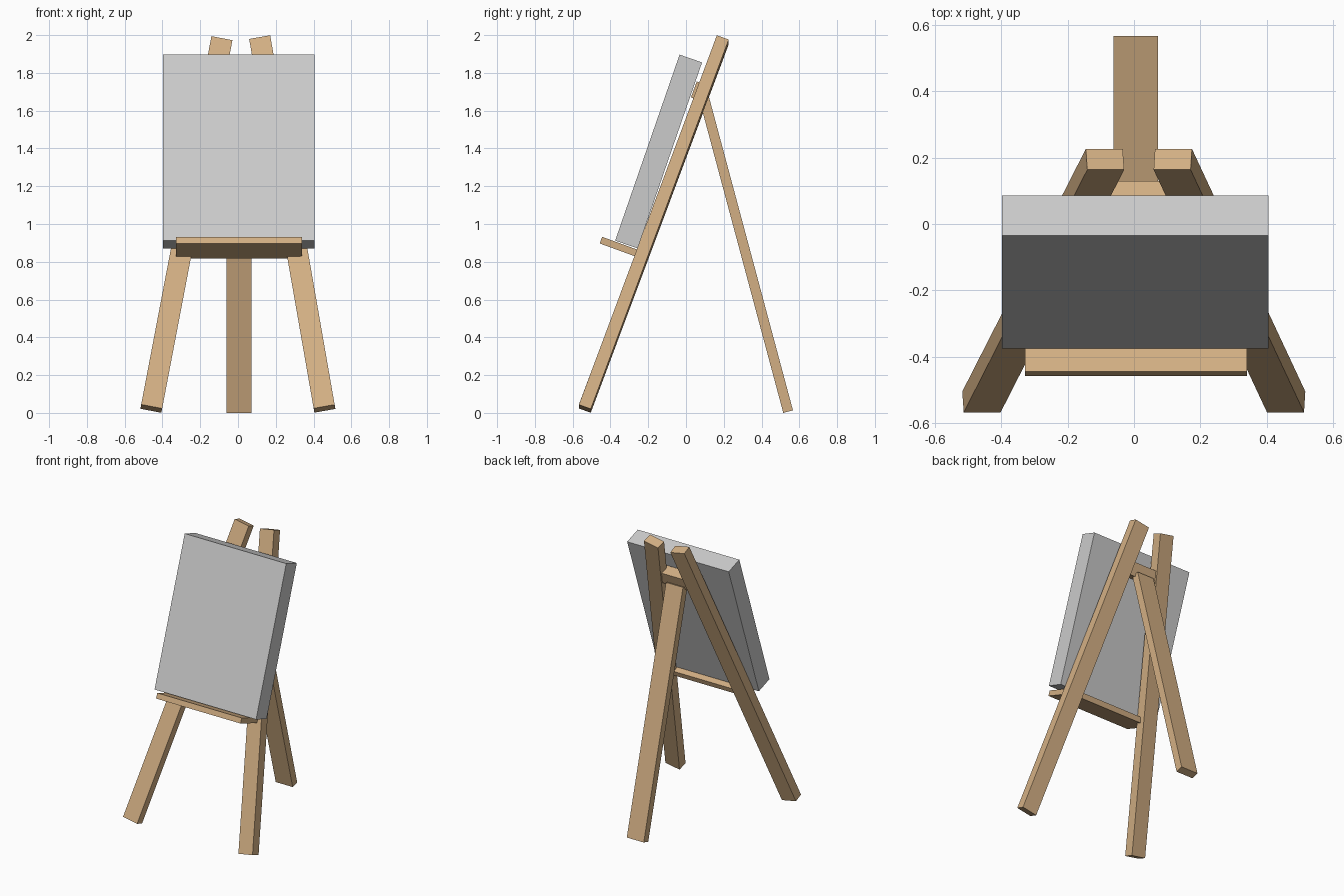
import bpy
from math import radians
from mathutils import Vector, Euler

if "Cube" in bpy.data.objects:
    bpy.data.objects.remove(bpy.data.objects["Cube"])

wood = bpy.data.materials.new("wood")
wood.diffuse_color = (0.65, 0.43, 0.23, 1)
wood.use_nodes = True
wood.node_tree.nodes["Principled BSDF"].inputs["Base Color"].default_value = wood.diffuse_color


def plank(name, size, foot, lean, splay=0, material=wood):
    """Tilted box; foot is the middle of its lower front edge."""
    rot = Euler((radians(lean), radians(splay), 0))
    centre = Vector(foot) + rot.to_matrix() @ Vector((0, size[1] / 2, size[2] / 2))
    bpy.ops.mesh.primitive_cube_add(size=1, location=centre, rotation=rot)
    ob = bpy.context.object
    ob.name = name
    ob.scale = size
    bpy.ops.object.transform_apply(location=False, rotation=False, scale=True)
    if material:
        ob.data.materials.append(material)
    return ob


# Front legs, leaning back and towards each other
for name, x, splay in (("front_leg_left", -0.457, 10.8), ("front_leg_right", 0.456, -9.9)):
    plank(name, (0.113, 0.067, 2.115), (x, -0.567, 0.034), -20.2, splay)

# Rear prop leg
plank("back_leg", (0.134, 0.053, 1.713), (0.005, 0.515, 0.0), 15)

# Crossbar joining the front legs near the top
plank("crossbar", (0.24, 0.077, 0.09), (0.012, 0.026, 1.67), -20)

# Shelf holding the canvas
plank("shelf", (0.668, 0.236, 0.0375), (0.006, -0.457, 0.897), -20)

# Canvas
plank("canvas", (0.803, 0.126, 1.042), (0.004, -0.375, 0.912), -19.1, material=None)
